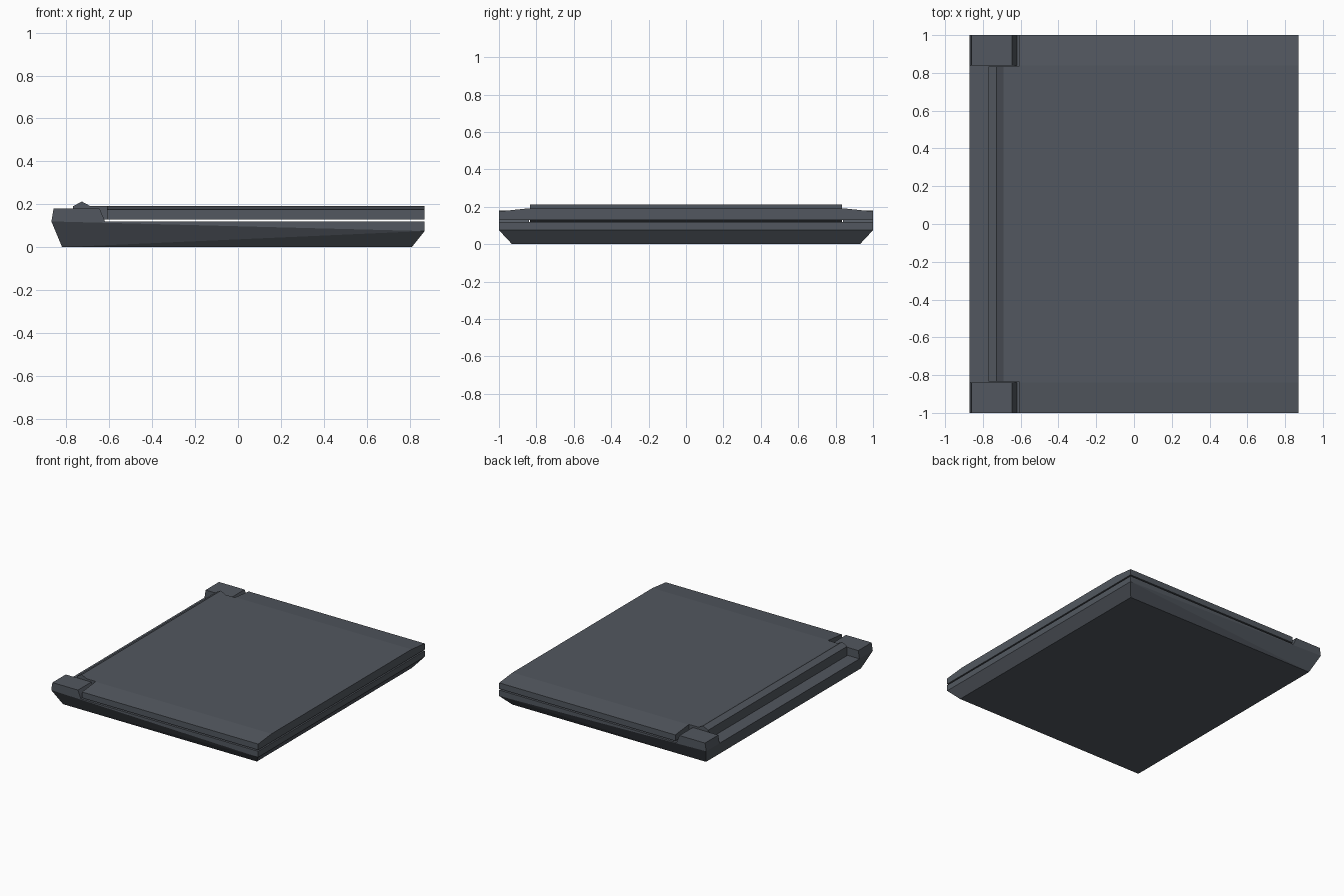
import bpy, bmesh

if "Cube" in bpy.data.objects:
    bpy.data.objects.remove(bpy.data.objects["Cube"])

slate = bpy.data.materials.new("dark_slate")
slate.diffuse_color = (0.085, 0.097, 0.115, 1)
slate.use_nodes = True
slate.node_tree.nodes["Principled BSDF"].inputs["Base Color"].default_value = slate.diffuse_color


def finish(name, bm):
    bmesh.ops.recalc_face_normals(bm, faces=bm.faces)
    mesh = bpy.data.meshes.new(name)
    bm.to_mesh(mesh)
    bm.free()
    mesh.materials.append(slate)
    obj = bpy.data.objects.new(name, mesh)
    bpy.context.collection.objects.link(obj)
    return obj


def loft(name, rings):
    """Skin matching closed rings of points and cap both ends."""
    bm = bmesh.new()
    loops = [[bm.verts.new(p) for p in ring] for ring in rings]
    n = len(loops[0])
    for a, b in zip(loops, loops[1:]):
        for i in range(n):
            j = (i + 1) % n
            bm.faces.new((a[i], a[j], b[j], b[i]))
    bm.faces.new(loops[0])
    bm.faces.new(loops[-1])
    bmesh.ops.remove_doubles(bm, verts=bm.verts, dist=1e-5)
    return finish(name, bm)


# Base: wedge-like tray whose undercut side walls get thinner towards the front lip
bm = bmesh.new()
halves = []
for s in (-1, 1):
    points = [(-0.82, s * 0.93, 0), (0.81, s * 0.93, 0), (0.87, s, 0.075),
              (0.87, s, 0.12), (-0.87, s, 0.12)]
    halves.append([bm.verts.new(p) for p in points])
for rear_low, front_low, lip_low, lip_top, rear_top in halves:
    bm.faces.new((rear_low, front_low, lip_low))
    bm.faces.new((rear_low, lip_low, rear_top))
    bm.faces.new((rear_top, lip_low, lip_top))
a, b = halves
for i in range(5):
    j = (i + 1) % 5
    bm.faces.new((a[i], a[j], b[j], b[i]))
finish("base", bm)

# Rear corner blocks on both sides, running down to the base bottom
for side, s in (("front", -1), ("back", 1)):
    def ring(x0, x1, outer, z, s=s):
        return [(x0, s * 0.84, z), (x1, s * 0.84, z), (x1, s * outer, z), (x0, s * outer, z)]
    loft(side + "_corner_block", [ring(-0.82, -0.58, 0.93, 0),
                                  ring(-0.87, -0.62, 1.0, 0.12),
                                  ring(-0.86, -0.645, 1.0, 0.18)])

# Lid: flat panel with sloping side margins
section = [(-1, 0.13), (1, 0.13), (1, 0.175), (0.84, 0.192), (-0.84, 0.192), (-1, 0.175)]
loft("lid", [[(x, y, z) for y, z in section] for x in (-0.61, 0.87)])

# Hinge bar between the blocks, with a ridge on top
bar = [(-0.77, 0.12), (-0.77, 0.19), (-0.728, 0.213), (-0.69, 0.192),
       (-0.61, 0.192), (-0.61, 0.13), (-0.69, 0.12)]
loft("hinge_bar", [[(x, y, z) for x, z in bar] for y in (-0.835, 0.835)])
